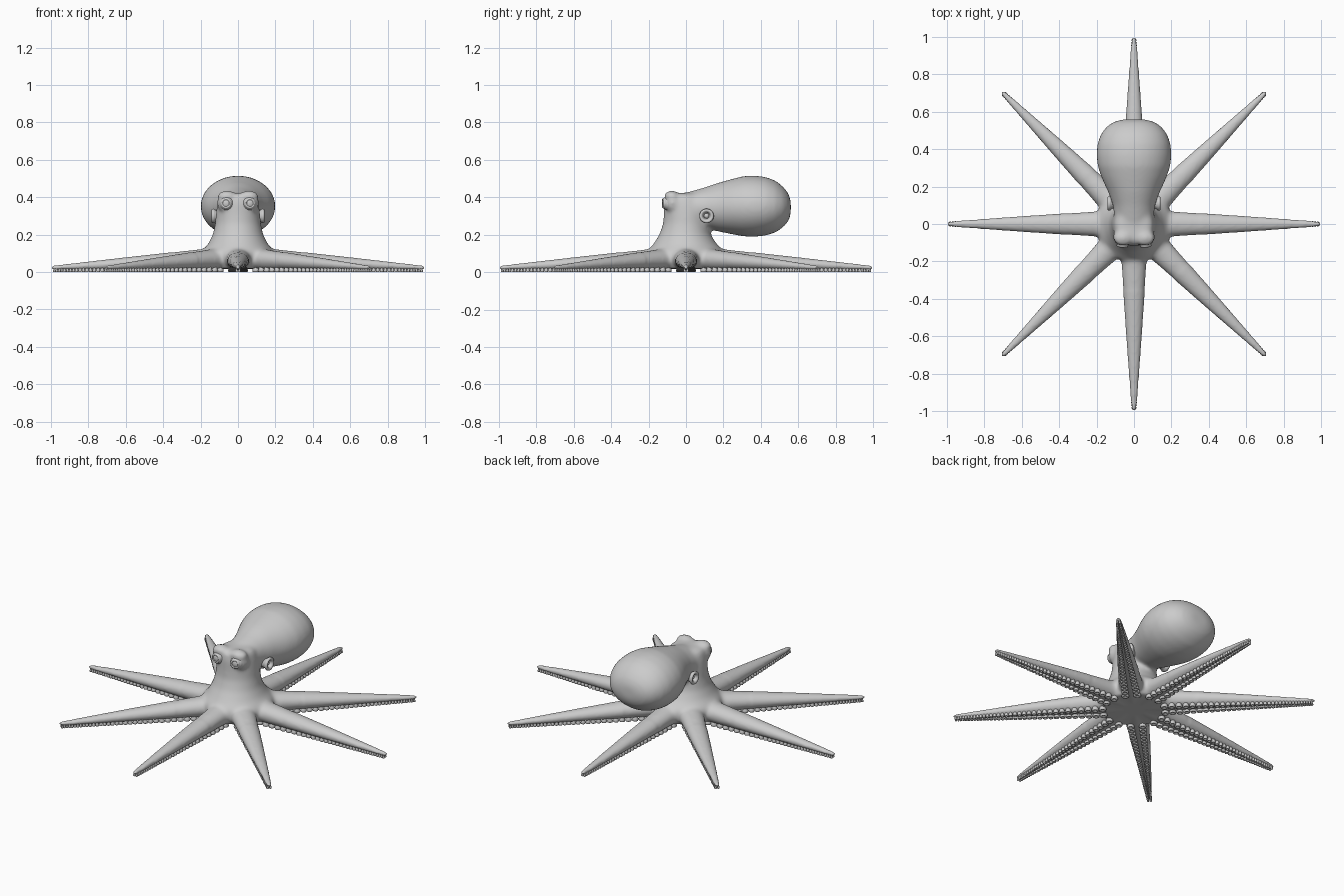
import bpy, bmesh, math
from mathutils import Matrix, Vector

if "Cube" in bpy.data.objects:
    bpy.data.objects.remove(bpy.data.objects["Cube"])


def loft(bm, sections, vertical=False, turn=0.0, n=32):
    """Skin elliptical sections (position, centre, rx, r2) along y, or along z."""
    rot = Matrix.Rotation(turn, 3, 'Z')
    rings = []
    for p, c, rx, r2 in sections:
        ring = []
        for i in range(n):
            a = 2 * math.pi * i / n
            u, v = rx * math.cos(a), c + r2 * math.sin(a)
            ring.append(bm.verts.new(rot @ Vector((u, v, p) if vertical else (u, p, v))))
        rings.append(ring)
    for r, s in zip(rings, rings[1:]):
        for i in range(n):
            j = (i + 1) % n
            bm.faces.new((r[i], r[j], s[j], s[i]))
    bm.faces.new(rings[0][::-1])
    bm.faces.new(rings[-1])


def ball(bm, centre, size, rot=Matrix.Identity(4)):
    m = Matrix.Translation(centre) @ rot @ Matrix.Diagonal((*size, 1))
    bmesh.ops.create_uvsphere(bm, u_segments=24, v_segments=16, radius=1, matrix=m)


def lathe(bm, profile, matrix, n):
    """Spin a (radius, height) profile round local z."""
    rings = [[bm.verts.new(matrix @ Vector((r * math.cos(2 * math.pi * i / n),
                                            r * math.sin(2 * math.pi * i / n), z)))
              for i in range(n)] for r, z in profile]
    for r, s in zip(rings, rings[1:]):
        for i in range(n):
            j = (i + 1) % n
            bm.faces.new((r[i], r[j], s[j], s[i]))
    bm.faces.new(rings[-1])


def finish(bm, name):
    bmesh.ops.recalc_face_normals(bm, faces=bm.faces)
    for f in bm.faces:
        f.smooth = True
    me = bpy.data.meshes.new(name)
    bm.to_mesh(me)
    bm.free()
    ob = bpy.data.objects.new(name, me)
    bpy.context.collection.objects.link(ob)
    return ob


# Body: column, mantle, brows and arms, fused into one skin
bm = bmesh.new()
loft(bm, [(.018, 0, .18, .18), (.07, 0, .205, .205), (.11, 0, .195, .205),
          (.15, -.005, .16, .17), (.20, -.005, .135, .138), (.26, 0, .122, .122),
          (.32, 0, .118, .118), (.37, -.005, .11, .112), (.405, -.01, .10, .10),
          (.422, -.01, .07, .07)], vertical=True)
loft(bm, [(-.08, .36, .07, .06), (0, .34, .102, .085), (.1, .345, .113, .108),
          (.17, .347, .138, .13), (.25, .35, .175, .149), (.31, .352, .195, .162),
          (.37, .352, .201, .164), (.43, .352, .196, .156), (.48, .35, .178, .138),
          (.52, .348, .148, .108), (.545, .346, .112, .078), (.56, .346, .06, .04)])
for s in (-1, 1):
    ball(bm, (.058 * s, -.075, .405), (.052, .042, .03))
    ball(bm, (.062 * s, -.07, .37), (.05, .046, .055))
for k in range(8):
    loft(bm, [(.05, .068, .07, .05), (.2, .067, .069, .056), (.3, .062, .062, .05),
              (.6, .046, .042, .033), (.96, .0255, .016, .0125), (.988, .024, .012, .01),
              (1.0, .024, .006, .005)], turn=k * math.pi / 4)
body = finish(bm, "body_and_arms")
mod = body.modifiers.new("fuse", 'REMESH')
mod.mode = 'VOXEL'
mod.voxel_size = .0085
fused = bpy.data.meshes.new_from_object(
    body.evaluated_get(bpy.context.evaluated_depsgraph_get()))
body.modifiers.clear()

# Soften the fused joins, keeping the thin arm ends crisp
bm = bmesh.new()
bm.from_mesh(fused)
core = [v for v in bm.verts if v.co.z > .03 and (v.co.z > .15 or v.co.xy.length < .36)]
face = [v for v in core if v.co.y < -.06 and v.co.z > .32]
hidden = set(face)
rest = [v for v in core if v not in hidden]
for _ in range(14):
    bmesh.ops.smooth_vert(bm, verts=rest, factor=.5, use_axis_x=True, use_axis_y=True, use_axis_z=True)
for group, count in ((face, 5), (list(bm.verts), 2)):
    for _ in range(count):
        bmesh.ops.smooth_vert(bm, verts=group, factor=.5, use_axis_x=True, use_axis_y=True, use_axis_z=True)
for f in bm.faces:
    f.smooth = True
bm.to_mesh(fused)
bm.free()
body.data = fused

# Eyes: ball with a raised ring round the pupil
bm = bmesh.new()
for s in (-1, 1):
    c = Vector((.06 * s, -.09, .368))
    ball(bm, c, (.04, .036, .04))
    aim = Matrix.Translation(c) @ Matrix.Rotation(.12 * s, 4, 'Z') @ Matrix.Rotation(math.pi / 2, 4, 'X')
    lathe(bm, [(.03, .018), (.029, .031), (.024, .036), (.02, .035), (.018, .032), (.003, .034)], aim, 24)
finish(bm, "eyes")

# Siphons: short flared tubes on both sides of the head
bm = bmesh.new()
for s in (-1, 1):
    m = Matrix.Translation((.09 * s, .11, .30)) @ Matrix.Rotation(s * math.pi / 2, 4, 'Y')
    lathe(bm, [(.028, 0), (.028, .025), (.035, .034), (.039, .042), (.036, .05), (.029, .052),
               (.022, .047), (.018, .035), (.016, .022)], m, 28)
    ball(bm, (.116 * s, .11, .30), (.014, .014, .014))
finish(bm, "siphons")

# Suckers: two rows of cups shrinking along each arm
bm = bmesh.new()
for k in range(8):
    turn = Matrix.Rotation(k * math.pi / 4, 4, 'Z')
    y = .17
    while y < .985:
        t = (y - .17) / .815
        r = .021 - .0145 * t
        for s in (-1, 1):
            m = turn @ Matrix.Translation((s * (.033 - .0255 * t), y, 0)) @ Matrix.Diagonal(
                (r, r, .03 - .01 * t, 1))
            lathe(bm, [(.65, 1), (.85, .6), (1, .3), (.9, .06), (.7, 0), (.45, .12), (.1, .25)], m, 12)
        y += 1.95 * r
finish(bm, "suckers")
